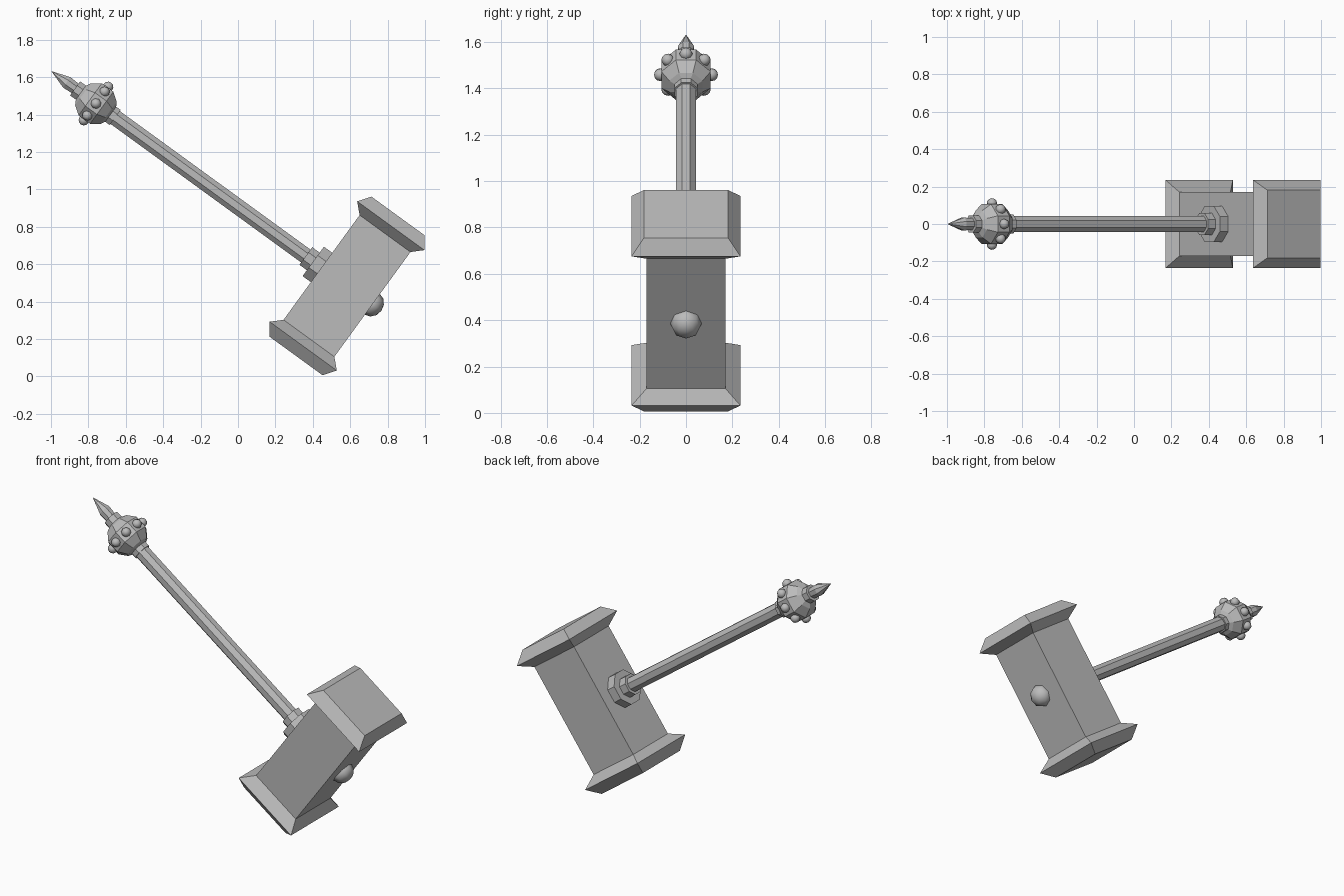
import bpy, bmesh, math
from mathutils import Matrix, Vector

cube = bpy.data.objects.get("Cube")
if cube:
    bpy.data.objects.remove(cube, do_unlink=True)

# Single grey metal
grey = bpy.data.materials.new("grey_metal")
grey.use_nodes = True
colour = (0.5, 0.5, 0.5, 1)
grey.diffuse_color = colour
grey.node_tree.nodes["Principled BSDF"].inputs["Base Color"].default_value = colour

# Local frame: x runs along the handle (spike at -x), z along the head
TILT = Matrix.Rotation(math.radians(36), 4, 'Y') @ Matrix.Translation((0, 0, 0.734))


def finish(bm, name, smooth=False):
    bmesh.ops.recalc_face_normals(bm, faces=bm.faces)
    bm.transform(TILT)
    mesh = bpy.data.meshes.new(name)
    for f in bm.faces:
        f.smooth = smooth
    bm.to_mesh(mesh)
    bm.free()
    mesh.materials.append(grey)
    obj = bpy.data.objects.new(name, mesh)
    bpy.context.collection.objects.link(obj)
    return obj


def loft(name, rings):
    """Skin a list of equal-length vertex rings and cap both ends."""
    bm = bmesh.new()
    loops = [[bm.verts.new(p) for p in ring] for ring in rings]
    n = len(loops[0])
    for a, b in zip(loops, loops[1:]):
        for i in range(n):
            j = (i + 1) % n
            bm.faces.new((a[i], a[j], b[j], b[i]))
    bm.faces.new(loops[0])
    bm.faces.new(loops[-1])
    bmesh.ops.remove_doubles(bm, verts=bm.verts, dist=0.0005)
    return finish(bm, name)


def lathe(name, profile, sides=8):
    """Turn (position, radius) pairs around the handle axis."""
    angles = [2 * math.pi * (i + 0.5) / sides for i in range(sides)]
    return loft(name, [[(x, r * math.cos(a), r * math.sin(a)) for a in angles]
                       for x, r in profile])


def dome(name, centre, axis, radius, height, segments=8, rings=6):
    """Small smooth ball, flattened along its outward axis."""
    bm = bmesh.new()
    bmesh.ops.create_uvsphere(bm, u_segments=segments, v_segments=rings, radius=1)
    bm.transform(Matrix.Translation(centre)
                 @ Vector(axis).to_track_quat('Z', 'Y').to_matrix().to_4x4()
                 @ Matrix.Diagonal((radius, radius, height, 1)))
    return finish(bm, name, smooth=True)


# Hammer head: square block flaring into a bevelled flange at each end
MID = 0.187
sections = [(0.463, 0.175, 0.181), (0.398, 0.222, 0.235), (0.346, 0.168, 0.170)]
sections = [(-z, hx, hy) for z, hx, hy in sections] + sections[::-1]
loft("hammer_head", [[(MID + sx * hx, sy * hy, z)
                      for sx, sy in ((-1, -1), (1, -1), (1, 1), (-1, 1))]
                     for z, hx, hy in sections])

# Handle and its collars
lathe("handle", [(-1.40, 0.046), (0.03, 0.046)])
lathe("head_collar_wide", [(-0.036, 0.105), (0.03, 0.105)])
lathe("head_collar_narrow", [(-0.085, 0.063), (-0.03, 0.063)])
lathe("pommel_collar_lower", [(-1.41, 0.054), (-1.345, 0.054)])
lathe("pommel_collar_upper", [(-1.61, 0.050), (-1.54, 0.050)])

# Pommel ball and end spike
BALL = -1.472
half = [(0.102, 0.045), (0.085, 0.078), (0.038, 0.115)]
lathe("pommel_ball", [(BALL - x, r) for x, r in half]
      + [(BALL + x, r) for x, r in half[::-1]])
lathe("end_spike", [(-1.767, 0), (-1.665, 0.037), (-1.60, 0.033)])

# Ring of studs around the pommel
for i in range(8):
    a = i * math.pi / 4
    out = Vector((0, math.cos(a), math.sin(a)))
    dome(f"pommel_stud_{i + 1}", Vector((BALL, 0, 0)) + out * 0.111, out, 0.028, 0.027)

# Rounded rivet on the far face of the head
dome("head_rivet", (0.352, 0, 0), (1, 0, 0), 0.069, 0.062)
